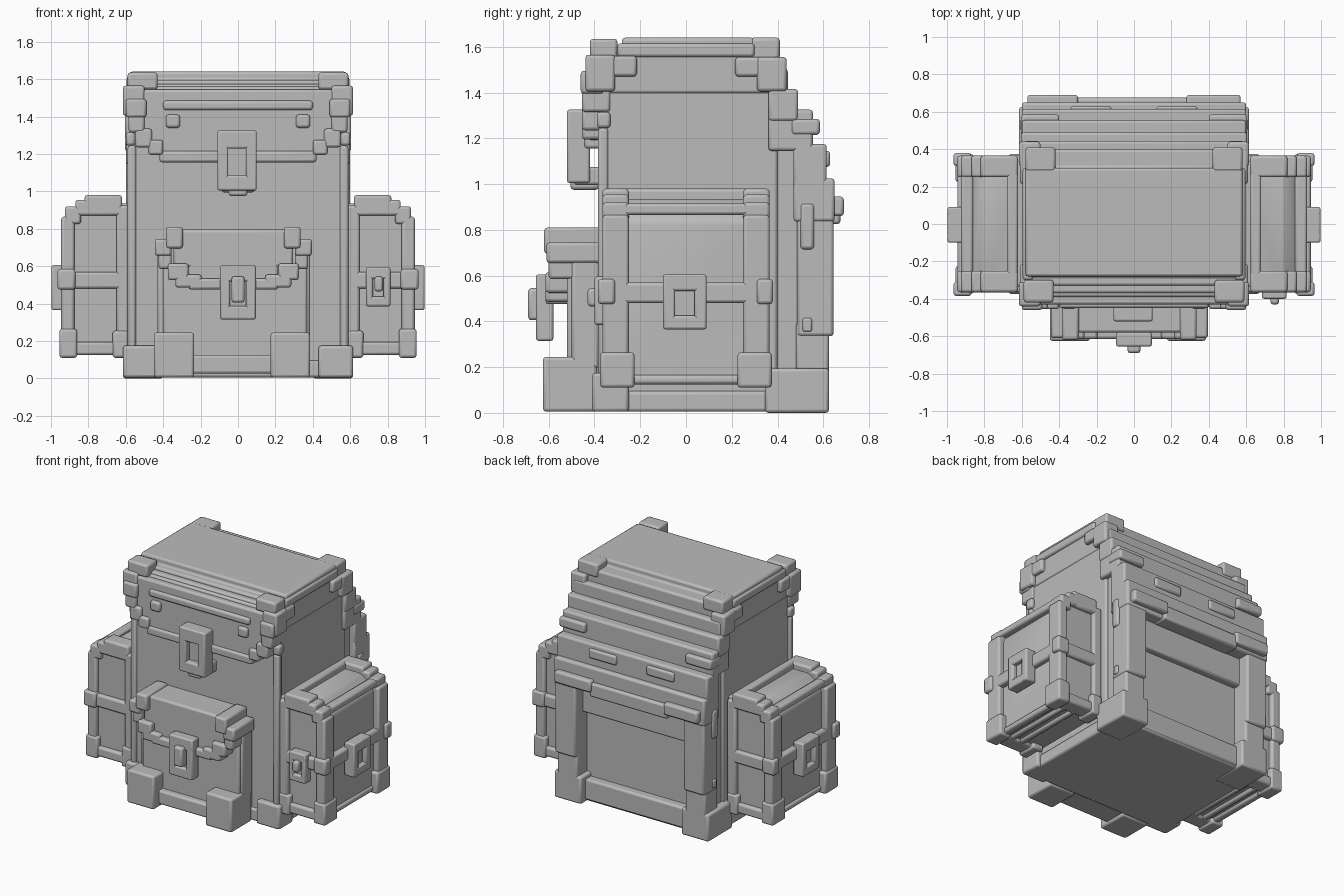
import bpy, bmesh, math
from mathutils import Matrix, Vector

mat = bpy.data.materials.new("plain_grey")
mat.diffuse_color = (0.5, 0.5, 0.5, 1)


def finish(name, bm, bevel):
    bmesh.ops.recalc_face_normals(bm, faces=bm.faces)
    me = bpy.data.meshes.new(name)
    bm.to_mesh(me)
    bm.free()
    ob = bpy.data.objects.new(name, me)
    bpy.context.collection.objects.link(ob)
    me.materials.append(mat)
    if bevel:
        b = ob.modifiers.new("soft_edges", 'BEVEL')
        b.width, b.segments, b.limit_method = bevel, 2, 'ANGLE'
    bpy.ops.object.select_all(action='DESELECT')
    ob.select_set(True)
    bpy.context.view_layer.objects.active = ob
    bpy.ops.object.shade_smooth_by_angle(angle=math.radians(40))
    return ob


def boxes(name, items, mirror=False, bevel=0.014, matrix=None):
    """Boxes given as x0, x1, y0, y1, z0, z1, optionally mirrored in x."""
    bm = bmesh.new()
    for x0, x1, y0, y1, z0, z1 in items:
        for s in ((1, -1) if mirror else (1,)):
            c = Vector((s * (x0 + x1) / 2, (y0 + y1) / 2, (z0 + z1) / 2))
            m = Matrix.Translation(c) @ Matrix.Diagonal((x1 - x0, y1 - y0, z1 - z0, 1))
            bmesh.ops.create_cube(bm, size=1, matrix=m)
    if matrix:
        bm.transform(matrix)
    return finish(name, bm, bevel)


def prism(name, pts, axis, a, b, bevel=0.014):
    """Profile extruded along x (points are y, z) or along y (points are x, z)."""
    bm = bmesh.new()
    if axis == 'x':
        vs, d = [bm.verts.new((a, p, q)) for p, q in pts], (b - a, 0, 0)
    else:
        vs, d = [bm.verts.new((p, a, q)) for p, q in pts], (0, b - a, 0)
    f = bm.faces.new(vs)
    r = bmesh.ops.extrude_face_region(bm, geom=[f])
    bmesh.ops.translate(bm, vec=d, verts=[v for v in r['geom'] if isinstance(v, bmesh.types.BMVert)])
    return finish(name, bm, bevel)


def sym(pts):
    """Close a right-hand x, z outline with its mirror image."""
    return pts + [(-x, z) for x, z in reversed(pts)]


def buckle(name, w, h, matrix, depth=0.06):
    """Square ring with a tongue; its back lies on y = 0 and it faces -y."""
    t = w * 0.55
    boxes(name, [(-w, -w + t, -depth, 0.03, -h, h), (w - t, w, -depth, 0.03, -h, h),
                 (-w, w, -depth, 0.03, h * 0.4, h), (-w, w, -depth, 0.03, -h, -h * 0.5),
                 (-w * 0.5, w * 0.5, -depth * 0.4, 0.03, -h, h)],
          bevel=0.01, matrix=matrix)


# Main bag body
boxes("body", [(-0.575, 0.575, -0.37, 0.40, 0.02, 1.58)])
boxes("body_front_feet", [(0.43, 0.615, -0.41, -0.25, 0.01, 0.18)], True)
boxes("body_front_seams", [(0.545, 0.59, -0.385, -0.34, 0.15, 1.25)], True)
boxes("base_plate", [(-0.59, 0.59, -0.385, 0.56, 0.01, 0.10)])

# Top of the lid, stepping down at the front and back
prism("lid_top", [(-0.43, 1.40), (-0.43, 1.50), (-0.39, 1.50), (-0.39, 1.565), (-0.33, 1.565),
                  (-0.33, 1.60), (-0.28, 1.60), (-0.28, 1.645), (0.30, 1.645), (0.30, 1.60),
                  (0.40, 1.60), (0.40, 1.40)], 'x', -0.58, 0.58)
boxes("lid_corners", [(0.43, 0.59, -0.42, -0.30, 1.55, 1.64), (0.42, 0.58, 0.28, 0.41, 1.55, 1.645),
                      (0.50, 0.615, -0.44, -0.31, 1.41, 1.57), (0.50, 0.61, -0.40, -0.215, 1.475, 1.565),
                      (0.50, 0.615, 0.31, 0.44, 1.41, 1.56), (0.50, 0.61, 0.215, 0.40, 1.475, 1.56),
                      (0.54, 0.595, -0.30, 0.30, 1.56, 1.62)], True)

# Front flap with stepped lower edge, raised border and studs
prism("front_flap", sym([(0.58, 1.55), (0.58, 1.33), (0.545, 1.33), (0.545, 1.24), (0.47, 1.24),
                         (0.47, 1.20), (0.41, 1.20), (0.41, 1.16)]), 'y', -0.43, -0.35)
boxes("front_flap_border", [(0.49, 0.60, -0.46, -0.36, 1.40, 1.50), (0.50, 0.585, -0.455, -0.33, 1.32, 1.42),
                            (0.46, 0.55, -0.455, -0.36, 1.24, 1.34), (0.40, 0.48, -0.455, -0.36, 1.20, 1.28),
                            (0.08, 0.42, -0.445, -0.36, 1.16, 1.22), (0.55, 0.60, -0.39, -0.33, 1.25, 1.32)], True)
boxes("front_flap_top_rail", [(-0.40, 0.40, -0.45, -0.36, 1.44, 1.49)])
boxes("front_flap_studs", [(0.31, 0.385, -0.455, -0.40, 1.345, 1.415)], True)
buckle("front_flap_buckle", 0.105, 0.16, Matrix.Translation((-0.005, -0.45, 1.17)), 0.07)
boxes("front_flap_buckle_tongue", [(-0.09, 0.09, -0.49, -0.36, 1.0, 1.08), (-0.05, 0.05, -0.505, -0.38, 0.98, 1.04)])

# Front pocket
boxes("front_pocket", [(-0.40, 0.37, -0.52, -0.35, 0.03, 0.74), (-0.40, 0.36, -0.565, -0.40, 0.03, 0.13)])
boxes("front_pocket_feet", [(-0.45, -0.235, -0.625, -0.39, 0.01, 0.25), (0.175, 0.385, -0.625, -0.39, 0.01, 0.25)])
boxes("front_pocket_posts", [(-0.43, -0.37, -0.50, -0.38, 0.2, 0.68), (0.33, 0.385, -0.50, -0.38, 0.2, 0.68)])
pocket_shift = Matrix.Translation((-0.025, 0, 0))
boxes("front_pocket_flap", [(-0.32, 0.32, -0.58, -0.36, 0.60, 0.80), (-0.24, 0.24, -0.58, -0.45, 0.50, 0.65)],
      matrix=pocket_shift)
boxes("front_pocket_flap_border", [(0.27, 0.36, -0.62, -0.37, 0.70, 0.815), (0.33, 0.42, -0.61, -0.37, 0.66, 0.75),
                                   (0.33, 0.40, -0.60, -0.46, 0.59, 0.69), (0.24, 0.35, -0.615, -0.48, 0.53, 0.62),
                                   (0.17, 0.31, -0.615, -0.48, 0.49, 0.56), (0.05, 0.24, -0.615, -0.48, 0.48, 0.54)],
      True, matrix=pocket_shift)
buckle("front_pocket_buckle", 0.095, 0.145, Matrix.Translation((0, -0.61, 0.465)), 0.045)
boxes("front_pocket_buckle_pin", [(-0.035, 0.035, -0.69, -0.60, 0.41, 0.55)])

# Side pockets: recessed core, arched frames, strap and corner blocks
prof = [(0.56, 0.15), (0.905, 0.15), (0.905, 0.84), (0.86, 0.90), (0.80, 0.94), (0.56, 0.94)]
for s, side in ((1, "right"), (-1, "left")):
    prism(side + "_pocket", [(s * x, z) for x, z in prof], 'y', -0.335, 0.335)
frame = []
for e in (-1, 1):
    y0, y1 = sorted((e * 0.365, e * 0.25))
    frame += [(0.875, 0.945, y0, y1, 0.15, 0.87), (0.84, 0.925, y0, y1, 0.83, 0.925),
              (0.78, 0.87, y0, y1, 0.875, 0.96), (0.62, 0.82, y0, y1, 0.875, 0.985),
              (0.58, 0.65, y0, y1, 0.15, 0.93), (0.60, 0.92, y0, y1, 0.13, 0.20)]
boxes("side_pocket_frames", frame, True)
feet = []
for e in (-1, 1):
    y0, y1 = sorted((e * 0.375, e * 0.225))
    feet += [(0.86, 0.955, y0, y1, 0.115, 0.27), (0.585, 0.67, y0, y1, 0.115, 0.26)]
boxes("side_pocket_feet", feet, True)
boxes("side_pocket_rails", [(0.86, 0.925, -0.3, 0.3, 0.87, 0.92), (0.62, 0.68, -0.3, 0.3, 0.90, 0.985),
                            (0.87, 0.92, -0.3, 0.3, 0.13, 0.17), (0.72, 0.76, -0.3, 0.3, 0.13, 0.17),
                            (0.80, 0.84, -0.3, 0.3, 0.13, 0.17)], True)
boxes("side_pocket_straps", [(0.58, 0.945, -0.365, 0.365, 0.485, 0.575),
                             (0.87, 0.965, -0.385, -0.31, 0.48, 0.59),
                             (0.87, 0.965, 0.31, 0.38, 0.48, 0.59)], True)
for s, side in ((1, "right"), (-1, "left")):
    m = Matrix.Translation((s * 0.945, -0.005, 0.49)) @ Matrix.Rotation(s * math.pi / 2, 4, 'Z')
    buckle(side + "_pocket_buckle", 0.095, 0.12, m, 0.052)
buckle("right_pocket_front_buckle", 0.065, 0.105, Matrix.Translation((0.75, -0.36, 0.495)), 0.04)
boxes("right_pocket_buckle_pin", [(0.73, 0.775, -0.43, -0.38, 0.47, 0.55)])

# Back flap: overlapping layers stepping outward and down
layers = [(0.445, 1.36, 1.51, 0.585), (0.49, 1.28, 1.42, 0.605), (0.555, 1.14, 1.33, 0.60),
          (0.615, 0.98, 1.18, 0.60), (0.65, 0.84, 1.03, 0.60)]
boxes("back_flap_layers", [(-w, w, 0.36, y, z0 if y < 0.5 else max(z0, 1.15), z1) for y, z0, z1, w in layers[:3]]
      + [(-w, w, 0.47, y, z0, z1) for y, z0, z1, w in layers[2:]])
boxes("back_flap_hem", [(-0.57, -0.30, 0.56, 0.69, 0.865, 0.95), (-0.32, 0.30, 0.56, 0.675, 0.83, 0.93),
                        (0.28, 0.57, 0.56, 0.69, 0.865, 0.95)])
boxes("back_flap_patches", [(0.40, 0.605, 0.46, 0.585, 1.22, 1.29), (0.12, 0.34, 0.54, 0.63, 1.08, 1.15)], True)

# Back panel with side straps and feet
boxes("back_panel", [(-0.56, 0.56, 0.37, 0.51, 0.08, 1.20), (-0.45, 0.45, 0.45, 0.56, 0.64, 0.86),
                     (-0.43, 0.43, 0.45, 0.57, 0.02, 0.17)])
boxes("back_straps", [(0.43, 0.595, 0.485, 0.645, 0.34, 0.98), (0.43, 0.59, 0.48, 0.625, 0.15, 0.40),
                      (0.47, 0.61, 0.50, 0.56, 0.72, 0.92)], True)
boxes("back_feet", [(0.40, 0.615, 0.345, 0.625, 0.005, 0.20)], True)
boxes("back_strap_clips", [(0.52, 0.605, 0.51, 0.55, 0.36, 0.42)], True, bevel=0.008)

# Rest the lowest parts on the ground
for ob in bpy.data.objects:
    ob.location.z -= 0.005
